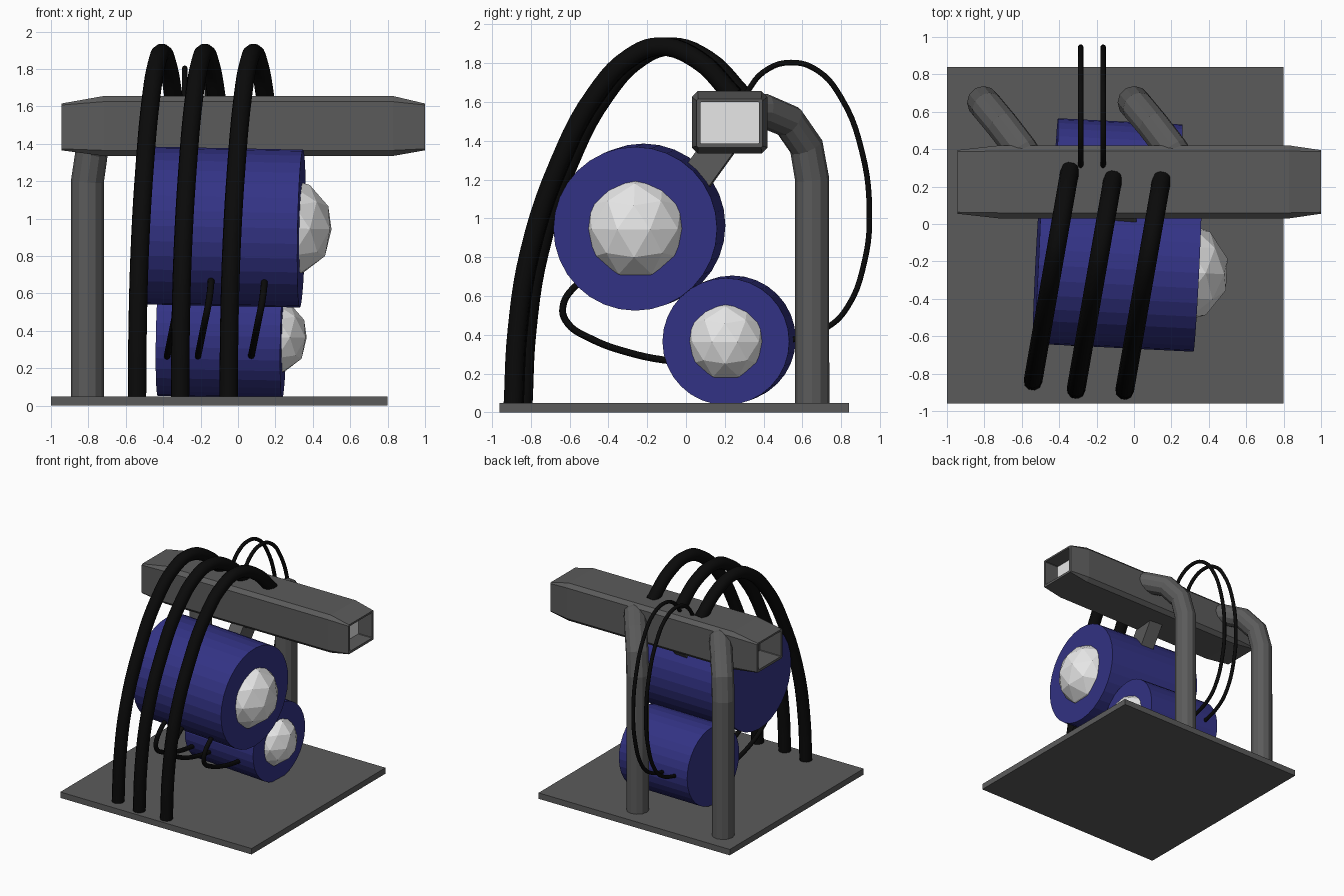
import bpy, bmesh
from mathutils import Vector, Matrix

cube = bpy.data.objects.get("Cube")
if cube:
    bpy.data.objects.remove(cube)


def material(name, rgb):
    m = bpy.data.materials.new(name)
    m.use_nodes = True
    m.diffuse_color = (*rgb, 1)
    m.node_tree.nodes["Principled BSDF"].inputs["Base Color"].default_value = (*rgb, 1)
    return m


GREY = material("dark_grey", (0.105, 0.105, 0.105))
NAVY = material("navy_blue", (0.033, 0.033, 0.235))
WHITE = material("white", (0.8, 0.8, 0.8))
BLACK = material("black", (0.003, 0.003, 0.003))


def add_mesh(name, bm, *mats):
    bmesh.ops.recalc_face_normals(bm, faces=bm.faces)
    me = bpy.data.meshes.new(name)
    bm.to_mesh(me)
    bm.free()
    for m in mats:
        me.materials.append(m)
    ob = bpy.data.objects.new(name, me)
    bpy.context.collection.objects.link(ob)
    return ob


def add_box(name, size, matrix, mat):
    bm = bmesh.new()
    bmesh.ops.create_cube(bm, size=1)
    bm.transform(matrix @ Matrix.Diagonal((*size, 1)))
    return add_mesh(name, bm, mat)


def add_tube(name, points, radius, mat, kind="NURBS", sides=3):
    cu = bpy.data.curves.new(name, "CURVE")
    cu.dimensions = "3D"
    cu.bevel_depth = radius
    cu.bevel_resolution = sides
    cu.use_fill_caps = True
    if kind == "POLY":
        sp = cu.splines.new("POLY")
        sp.points.add(len(points) - 1)
        for p, co in zip(sp.points, points):
            p.co = (*co, 1)
        sp.use_smooth = False
    else:
        sp = cu.splines.new("BEZIER")
        sp.bezier_points.add(len(points) - 1)
        for p, co in zip(sp.bezier_points, points):
            p.co = co
            p.handle_left_type = p.handle_right_type = "AUTO"
        sp.resolution_u = 5
    cu.materials.append(mat)
    ob = bpy.data.objects.new(name, cu)
    bpy.context.collection.objects.link(ob)


# Base plate
add_box("base_plate", (1.8, 1.8, 0.05), Matrix.Translation((-0.1, -0.06, 0.025)), GREY)


# Top beam: lofted chamfered box with a recess in each end
def section(x, y0, y1, z0, z1, c):
    return [(x, y0 + c, z0), (x, y1 - c, z0), (x, y1, z0 + c), (x, y1, z1 - c),
            (x, y1 - c, z1), (x, y0 + c, z1), (x, y0, z1 - c), (x, y0, z0 + c)]


HOLE = (0.075, 0.375, 1.385, 1.6, 0.004)
RIM = (0.055, 0.395, 1.365, 1.615, 0.008)
BODY = (0.03, 0.42, 1.335, 1.655, 0.03)
sections = [(-0.75, HOLE), (-0.945, HOLE), (-0.945, RIM), (-0.72, BODY),
            (0.83, BODY), (1.0, RIM), (1.0, HOLE), (0.87, HOLE)]
bm = bmesh.new()
rings = [[bm.verts.new(p) for p in section(x, *s)] for x, s in sections]
for a, b in zip(rings, rings[1:]):
    for i in range(8):
        j = (i + 1) % 8
        bm.faces.new((a[i], a[j], b[j], b[i]))
bm.faces.new(rings[0])
end = bm.faces.new(rings[-1])
end.material_index = 1
add_mesh("top_beam", bm, GREY, WHITE)

# Bent support posts
for side, x in (("right", -0.805), ("left", 0.0)):
    path = [(0, 0.65, 0.03), (0, 0.65, 1.2), (0.025, 0.62, 1.37),
            (0.1, 0.53, 1.5), (0.2, 0.4, 1.555), (0.25, 0.32, 1.56)]
    add_tube(side + "_post", [(x + dx, y, z) for dx, y, z in path], 0.088, GREY, "POLY", 4)

# Strut joining the beam and the upper drum
low, high = Vector((-0.05, -0.03, 1.09)), Vector((-0.03, 0.23, 1.45))
turn = (high - low).to_track_quat("Z", "Y").to_matrix().to_4x4()
add_box("strut", (0.12, 0.16, (high - low).length),
        Matrix.Translation((low + high) / 2) @ turn, GREY)


# Drums with a faceted dome in the left end
def add_drum(name, centre, scale):
    place = (Matrix.Translation(centre) @ Matrix.Rotation(-0.05, 4, "Z")
             @ Matrix.Rotation(0.02, 4, "Y") @ Matrix.Scale(scale, 4))
    bm = bmesh.new()
    bmesh.ops.create_cone(bm, cap_ends=True, segments=32, radius1=0.422,
                          radius2=0.422, depth=0.86)
    bm.transform(place @ Matrix.Rotation(1.5708, 4, "Y"))
    add_mesh(name + "_drum", bm, NAVY)
    bm = bmesh.new()
    bmesh.ops.create_icosphere(bm, subdivisions=2, radius=0.275)
    bm.transform(place @ Matrix.Translation((0.325, 0, 0)))
    add_mesh(name + "_dome", bm, WHITE)


add_drum("upper", (-0.09, -0.24, 0.955), 1.0)
add_drum("lower", (-0.09, 0.222, 0.372), 0.775)

# Thick hoses arching from the base to the beam
ARCH = [(-0.885, 0.04), (-0.865, 0.42), (-0.8, 0.83), (-0.65, 1.28), (-0.46, 1.64),
        (-0.28, 1.83), (-0.13, 1.885), (0.06, 1.82), (0.25, 1.63)]
for n, (x, dy) in enumerate([(-0.54, 0.045), (-0.31, 0.0), (-0.05, -0.005)]):
    pts = [(x + 0.175 * (y + 0.885), y + dy, z) for y, z in ARCH]
    add_tube(f"thick_hose_{n + 1}", pts, 0.05, BLACK)

# Thin hoses looping between the two drums at the front
LOOP = [(-0.48, 0.7), (-0.57, 0.65), (-0.635, 0.54), (-0.61, 0.46), (-0.5, 0.385),
        (-0.3, 0.31), (-0.07, 0.265), (0.05, 0.26)]
for n, x in enumerate((-0.38, -0.215, 0.07)):
    pts = [(x + 0.07 * min(1, (z - 0.26) / 0.35), y, z) for y, z in LOOP]
    add_tube(f"thin_hose_{n + 1}", pts, 0.018, BLACK)

# Cables looping behind from the beam to the lower drum
BACK = [(0.3, 1.63), (0.4, 1.755), (0.54, 1.803), (0.68, 1.76), (0.8, 1.62),
        (0.905, 1.35), (0.945, 1.03), (0.92, 0.78), (0.83, 0.54), (0.73, 0.44), (0.5, 0.36)]
for n, x in enumerate((-0.285, -0.165)):
    add_tube(f"back_cable_{n + 1}", [(x, y, z) for y, z in BACK], 0.015, BLACK)
